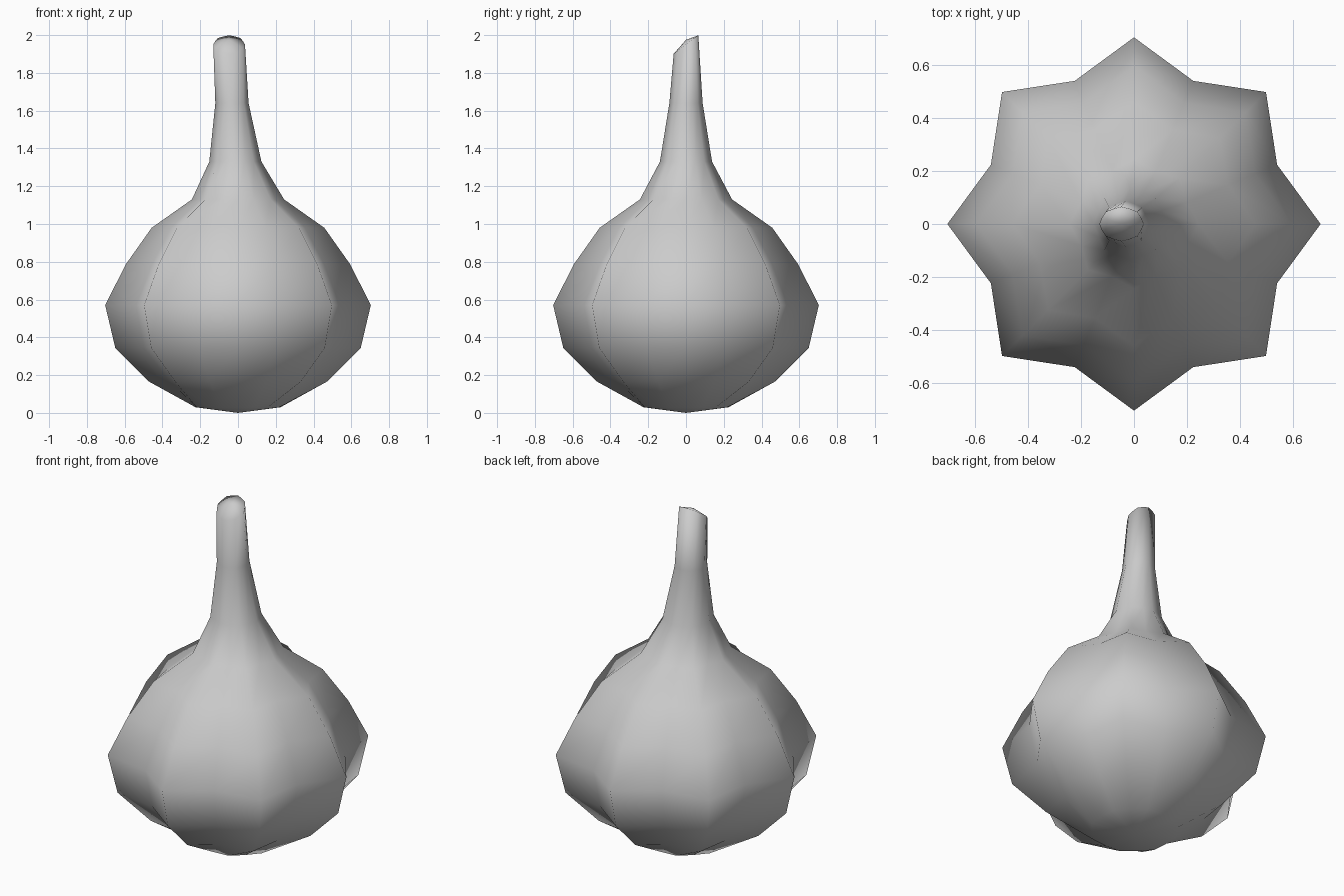
import bpy, bmesh, math

if "Cube" in bpy.data.objects:
    bpy.data.objects.remove(bpy.data.objects["Cube"])

LOBES = 8
SIDES = LOBES * 2

# Rings: z, lobe radius, valley ratio, x shift, top slant along y
RINGS = [
    (0.03, 0.225, 1.05, 0.0, 0.0),
    (0.165, 0.47, 0.83, 0.0, 0.0),
    (0.345, 0.65, 0.83, 0.0, 0.0),
    (0.57, 0.703, 0.83, 0.0, 0.0),
    (0.785, 0.595, 0.83, 0.0, 0.0),
    (0.98, 0.457, 0.84, 0.0, 0.0),
    (1.13, 0.244, 0.88, 0.0, 0.0),
    (1.33, 0.138, 0.93, -0.014, 0.0),
    (1.64, 0.088, 0.94, -0.032, 0.0),
    (1.95, 0.075, 0.95, -0.047, 0.75),
]

bm = bmesh.new()


def ring(z, radius, ratio, shift, slant):
    verts = []
    for i in range(SIDES):
        a = math.tau * i / SIDES
        r = radius * (ratio if i % 2 else 1.0)
        x, y = r * math.cos(a), r * math.sin(a)
        if slant:
            x *= 1.12
            y *= 0.87
        verts.append(bm.verts.new((x + shift, y, z + slant * y)))
    return verts


# Lobed bulb running up into the leaning stem
rings = [ring(*r) for r in RINGS]
for lo, hi in zip(rings, rings[1:]):
    for i in range(SIDES):
        j = (i + 1) % SIDES
        bm.faces.new((lo[i], lo[j], hi[j], hi[i]))

# Root end and cut stem tip
root = bm.verts.new((0, 0, 0))
tip = bm.verts.new((-0.047, 0.0, 1.975))
for i in range(SIDES):
    j = (i + 1) % SIDES
    bm.faces.new((rings[0][j], rings[0][i], root))
    bm.faces.new((rings[-1][i], rings[-1][j], tip))

for f in bm.faces:
    f.smooth = True
bmesh.ops.recalc_face_normals(bm, faces=bm.faces)
mesh = bpy.data.meshes.new("garlic_bulb")
bm.to_mesh(mesh)
bm.free()
bulb = bpy.data.objects.new("garlic_bulb", mesh)
bpy.context.collection.objects.link(bulb)
